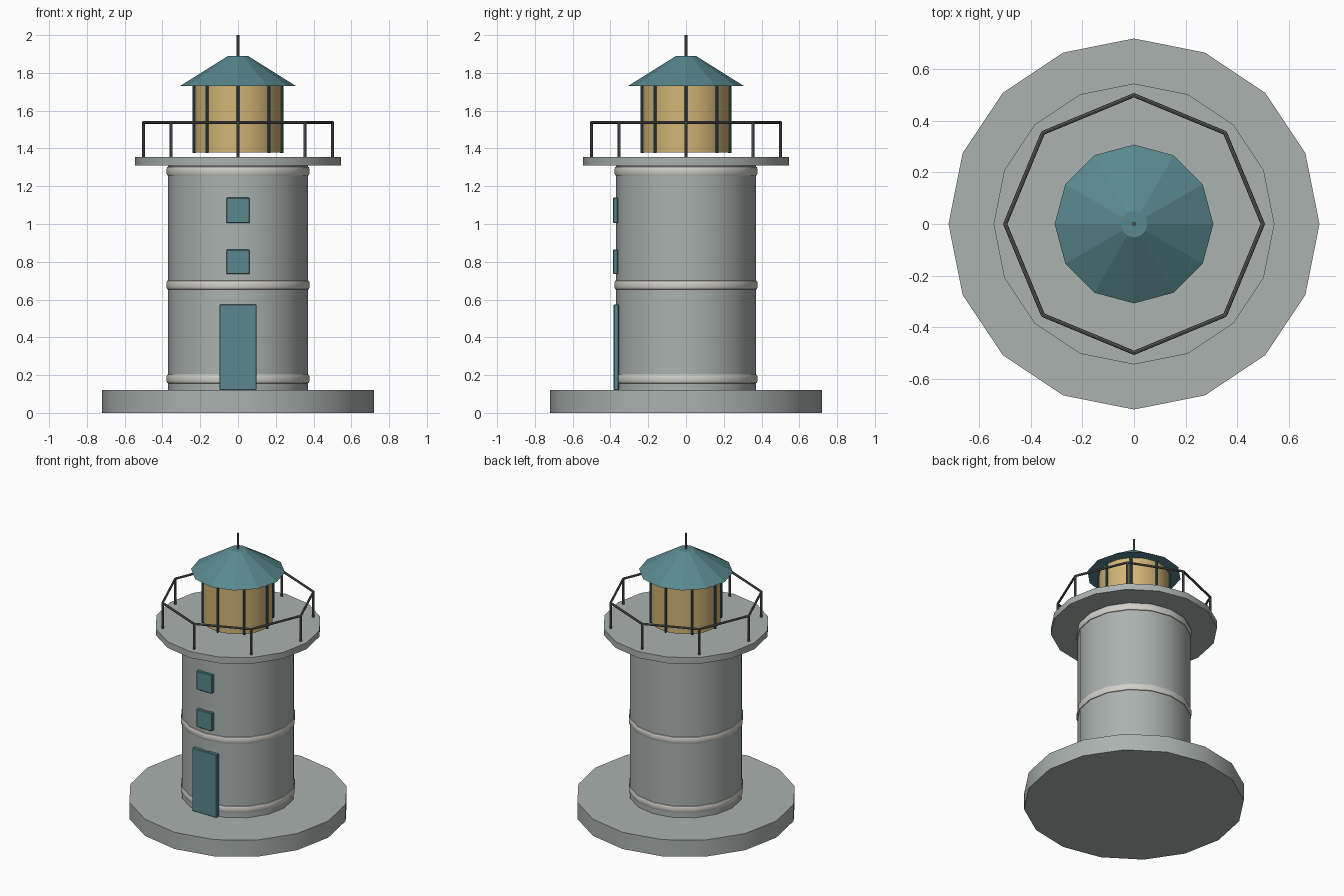
import bpy
import math
from mathutils import Vector

cube = bpy.data.objects.get("Cube")
if cube:
    bpy.data.objects.remove(cube, do_unlink=True)


def material(name, rgb):
    mat = bpy.data.materials.new(name)
    mat.use_nodes = True
    color = (*rgb, 1)
    mat.diffuse_color = color
    mat.node_tree.nodes["Principled BSDF"].inputs["Base Color"].default_value = color
    return mat


stone = material("grey stone", (0.40, 0.445, 0.43))
trim = material("pale trim", (0.64, 0.63, 0.58))
teal = material("teal paint", (0.10, 0.25, 0.275))
frame = material("dark teal frame", (0.04, 0.115, 0.13))
glow = material("warm lamp glass", (0.65, 0.46, 0.18))
metal = material("dark metal", (0.12, 0.125, 0.125))


def finish(obj, mat, smooth=True):
    obj.data.materials.append(mat)
    if smooth:
        bpy.ops.object.select_all(action='DESELECT')
        obj.select_set(True)
        bpy.context.view_layer.objects.active = obj
        bpy.ops.object.shade_smooth_by_angle(angle=math.radians(35))
    return obj


def lathe(name, profile, sides, mat, smooth=True):
    """Closed solid of revolution from (radius, height) points, bottom to top."""
    verts, faces = [], []
    for r, z in profile:
        for i in range(sides):
            a = math.tau * i / sides
            verts.append((r * math.cos(a), r * math.sin(a), z))
    for k in range(len(profile) - 1):
        for i in range(sides):
            j = (i + 1) % sides
            lo, hi = k * sides, (k + 1) * sides
            faces.append((lo + i, lo + j, hi + j, hi + i))
    faces.append(tuple(reversed(range(sides))))
    faces.append(tuple(range(len(verts) - sides, len(verts))))
    mesh = bpy.data.meshes.new(name)
    mesh.from_pydata(verts, [], faces)
    obj = bpy.data.objects.new(name, mesh)
    bpy.context.collection.objects.link(obj)
    return finish(obj, mat, smooth)


def rod(name, start, end, radius, mat):
    start, end = Vector(start), Vector(end)
    axis = end - start
    bpy.ops.mesh.primitive_cylinder_add(vertices=8, radius=radius, depth=axis.length,
                                        location=(start + end) / 2)
    obj = bpy.context.object
    obj.name = name
    obj.rotation_euler = axis.to_track_quat('Z', 'Y').to_euler()
    return finish(obj, mat)


def panel(name, width, bottom, top, front, back):
    bpy.ops.mesh.primitive_cube_add(size=1, location=(0, (front + back) / 2, (bottom + top) / 2))
    obj = bpy.context.object
    obj.name = name
    obj.scale = (width, back - front, top - bottom)
    bpy.ops.object.transform_apply(location=False, rotation=False, scale=True)
    bevel = obj.modifiers.new("soft edges", 'BEVEL')
    bevel.width = 0.004
    return finish(obj, teal, False)


def ring_point(radius, i, z):
    a = math.tau * i / 8
    return (radius * math.cos(a), radius * math.sin(a), z)


# Base, tower and gallery deck
lathe("base", [(0.72, 0), (0.72, 0.12)], 16, stone)
lathe("tower", [(0.37, 0.12), (0.37, 1.31)], 16, stone)
lathe("gallery_deck", [(0.545, 1.31), (0.545, 1.355)], 16, stone)

# Rounded trim bands
for name, z in (("lower_band", 0.18), ("middle_band", 0.677), ("upper_band", 1.28)):
    lathe(name, [(0.365, z - 0.025), (0.374, z - 0.022), (0.378, z - 0.013),
                 (0.378, z + 0.013), (0.374, z + 0.022), (0.365, z + 0.025)], 16, trim)

# Door and windows
panel("door", 0.196, 0.12, 0.575, -0.383, -0.355)
panel("lower_window", 0.124, 0.735, 0.865, -0.386, -0.36)
panel("upper_window", 0.124, 1.005, 1.14, -0.386, -0.36)

# Lantern room with its roof and spike
lathe("lantern_glass", [(0.23, 1.378), (0.23, 1.732)], 16, glow)
lathe("roof", [(0.308, 1.73), (0.052, 1.89)], 12, teal, smooth=False)
rod("roof_spike", (0, 0, 1.88), (0, 0, 2.0), 0.008, metal)

# Lantern bars and gallery railing
for i in range(8):
    rod("lantern_bar", ring_point(0.232, i, 1.375), ring_point(0.232, i, 1.733), 0.009, frame)
    rod("railing_post", ring_point(0.5, i, 1.353), ring_point(0.5, i, 1.54), 0.008, metal)
    rod("railing_bar", ring_point(0.5, i, 1.538), ring_point(0.5, i + 1, 1.538), 0.008, metal)
